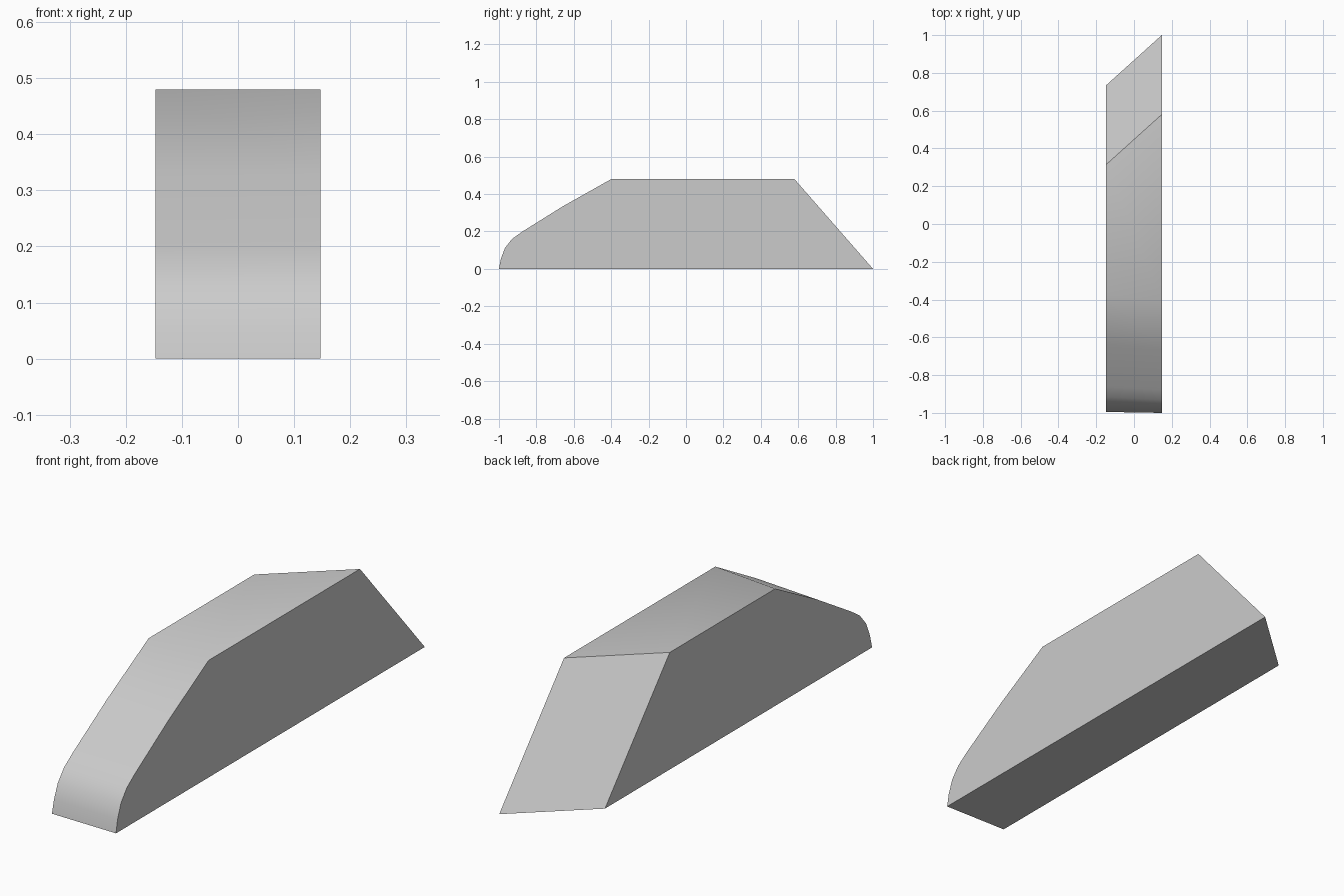
import bpy, bmesh, math

cube = bpy.data.objects.get("Cube")
if cube:
    bpy.data.objects.remove(cube, do_unlink=True)

# Plain grey material
grey = bpy.data.materials.new("plain grey")
grey.use_nodes = True
colour = (0.6, 0.6, 0.6, 1)
grey.diffuse_color = colour
grey.node_tree.nodes["Principled BSDF"].inputs["Base Color"].default_value = colour

# Side profile (y, z): rounded nose, sloping front, flat top, slanted tail
nose = [(-1, 0), (-0.99, 0.053), (-0.968, 0.112), (-0.93, 0.16),
        (-0.877, 0.198), (-0.663, 0.332), (-0.4, 0.48)]
tail = [(0.58, 0.48), (1, 0)]
half_width = 0.147
tail_skew = 0.265

bm = bmesh.new()
near = [bm.verts.new((half_width, y, z)) for y, z in nose + tail]

# The other side has a skewed tail and a slightly twisted front slope
far = [bm.verts.new((-half_width, y + 0.005 + 0.055 * z, z)) for y, z in nose]
far += [bm.verts.new((-half_width, y - tail_skew, z)) for y, z in tail]

# Side walls and the band of faces around the profile
bm.faces.new(near)
bm.faces.new(far[::-1])
count = len(near)
for i in range(count):
    j = (i + 1) % count
    bm.faces.new((near[i], far[i], far[j], near[j]))
bmesh.ops.recalc_face_normals(bm, faces=bm.faces[:])

mesh = bpy.data.meshes.new("wedge_block")
bm.to_mesh(mesh)
bm.free()
mesh.materials.append(grey)
block = bpy.data.objects.new("wedge_block", mesh)
bpy.context.collection.objects.link(block)

# Smooth nose and slope, crisp sides and tail
bpy.ops.object.select_all(action="DESELECT")
block.select_set(True)
bpy.context.view_layer.objects.active = block
bpy.ops.object.shade_smooth_by_angle(angle=math.radians(40))
